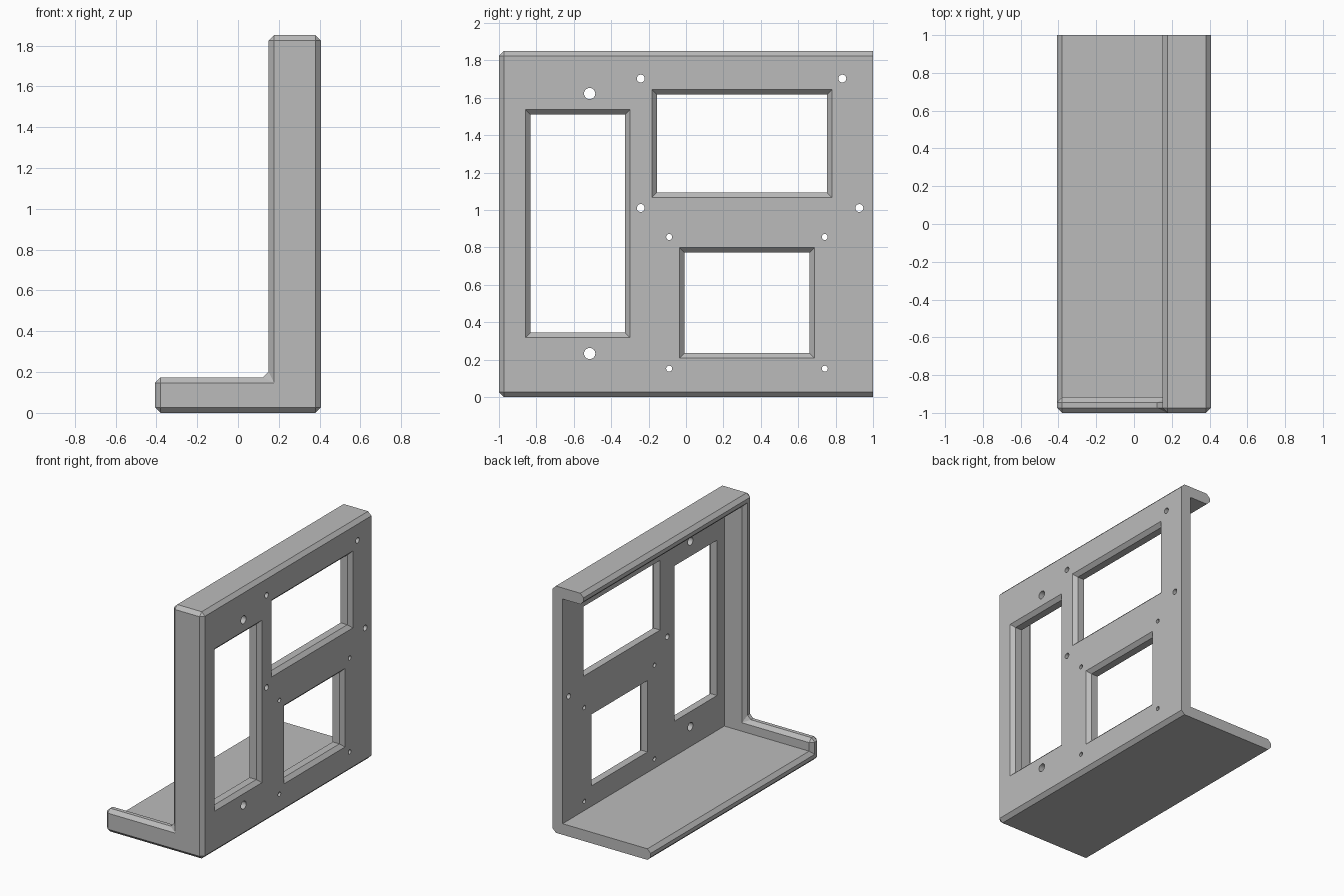
import bpy, bmesh, math

if "Cube" in bpy.data.objects:
    bpy.data.objects.remove(bpy.data.objects["Cube"])

X, H = 0.407, 1.851      # half width, height
T, C = 0.083, 0.027      # wall thickness, chamfer
TIP, LIP = 0.15, 0.174   # inner edge of the flange, top of the base lip

grey = bpy.data.materials.new("plain grey")
grey.use_nodes = True
grey.diffuse_color = (0.5, 0.5, 0.5, 1)
grey.node_tree.nodes["Principled BSDF"].inputs["Base Color"].default_value = (0.5, 0.5, 0.5, 1)


def loft(bm, rings):
    """Bridge equal-length rings of points and cap both ends."""
    loops = [[bm.verts.new(p) for p in ring] for ring in rings]
    for a, b in zip(loops, loops[1:]):
        for i in range(len(a)):
            j = (i + 1) % len(a)
            bm.faces.new((a[i], a[j], b[j], b[i]))
    bm.faces.new(loops[0][::-1])
    bm.faces.new(loops[-1])


def finish(name, bm):
    bmesh.ops.remove_doubles(bm, verts=bm.verts, dist=1e-5)
    bmesh.ops.recalc_face_normals(bm, faces=bm.faces)
    mesh = bpy.data.meshes.new(name)
    bm.to_mesh(mesh)
    bm.free()
    mesh.materials.append(grey)
    obj = bpy.data.objects.new(name, mesh)
    bpy.context.collection.objects.link(obj)
    return obj


def combine(obj, other, operation):
    other.hide_render = True
    mod = obj.modifiers.new(operation.lower(), "BOOLEAN")
    mod.operation, mod.object, mod.solver = operation, other, "EXACT"
    bpy.context.view_layer.objects.active = obj
    bpy.ops.object.modifier_apply(modifier=mod.name)
    bpy.data.objects.remove(other)


def section(points, y):
    return [(x, y, z) for x, z in points]


# Front wall: L outline, chamfered on both faces and at every corner
full = [(-X, C), (-X + C, 0), (X - C, 0), (X, C), (X, H - C), (X - C, H),
        (TIP + C, H), (TIP, H - C), (TIP, LIP + C), (TIP - C, LIP),
        (-X + C, LIP), (-X, LIP - C)]
corners = [(-X + C, C), (X - C, C), (X - C, H - C), (TIP + C, H - C),
           (TIP + C, LIP - C), (-X + C, LIP - C)]
inset = [p for p in corners for _ in range(2)]
bm = bmesh.new()
loft(bm, [section(inset, -1), section(full, C - 1),
          section(full, T - C - 1), section(inset, T - 1)])
bracket = finish("bracket_body", bm)

# Base, upright panel and top flange: one C-shaped profile run to the back
channel = [(-X, C), (-X + C, 0), (X - C, 0), (X, C), (X, H - C), (X - C, H),
           (TIP + C, H), (TIP, H - C), (TIP, H - T + C), (TIP + C, H - T),
           (X - T, H - T), (X - T, T), (-X + C, T), (-X, T - C)]
bm = bmesh.new()
loft(bm, [section(channel, -1 + T / 2), section(channel, 1)])
combine(bracket, finish("channel", bm), "UNION")

# Panel openings with chamfered outer rims: y range, z range
bm = bmesh.new()
for y0, y1, z0, z1 in [(-0.858, -0.299, 0.318, 1.537),
                       (-0.183, 0.78, 1.067, 1.644),
                       (-0.034, 0.687, 0.209, 0.799)]:
    rings = []
    for x, g in [(X - 2 * T, -C), (X - C, -C), (X + C, C)]:
        rings.append([(x, y0 - g, z0 - g), (x, y1 + g, z0 - g),
                      (x, y1 + g, z1 + g), (x, y0 - g, z1 + g)])
    loft(bm, rings)

# Round screw holes: y, z, radius
holes = [(-0.515, z, 0.03) for z in (0.233, 1.623)]
holes += [(-0.242, 1.703, 0.021), (0.836, 1.703, 0.021),
          (-0.242, 1.011, 0.021), (0.927, 1.011, 0.021)]
holes += [(y, z, 0.016) for y in (-0.09, 0.742) for z in (0.152, 0.856)]
for y, z, r in holes:
    turn = [2 * math.pi * i / 24 for i in range(24)]
    loft(bm, [[(x, y + r * math.cos(a), z + r * math.sin(a)) for a in turn]
              for x in (X - 1.5 * T, X + C)])
combine(bracket, finish("opening_cutter", bm), "DIFFERENCE")
